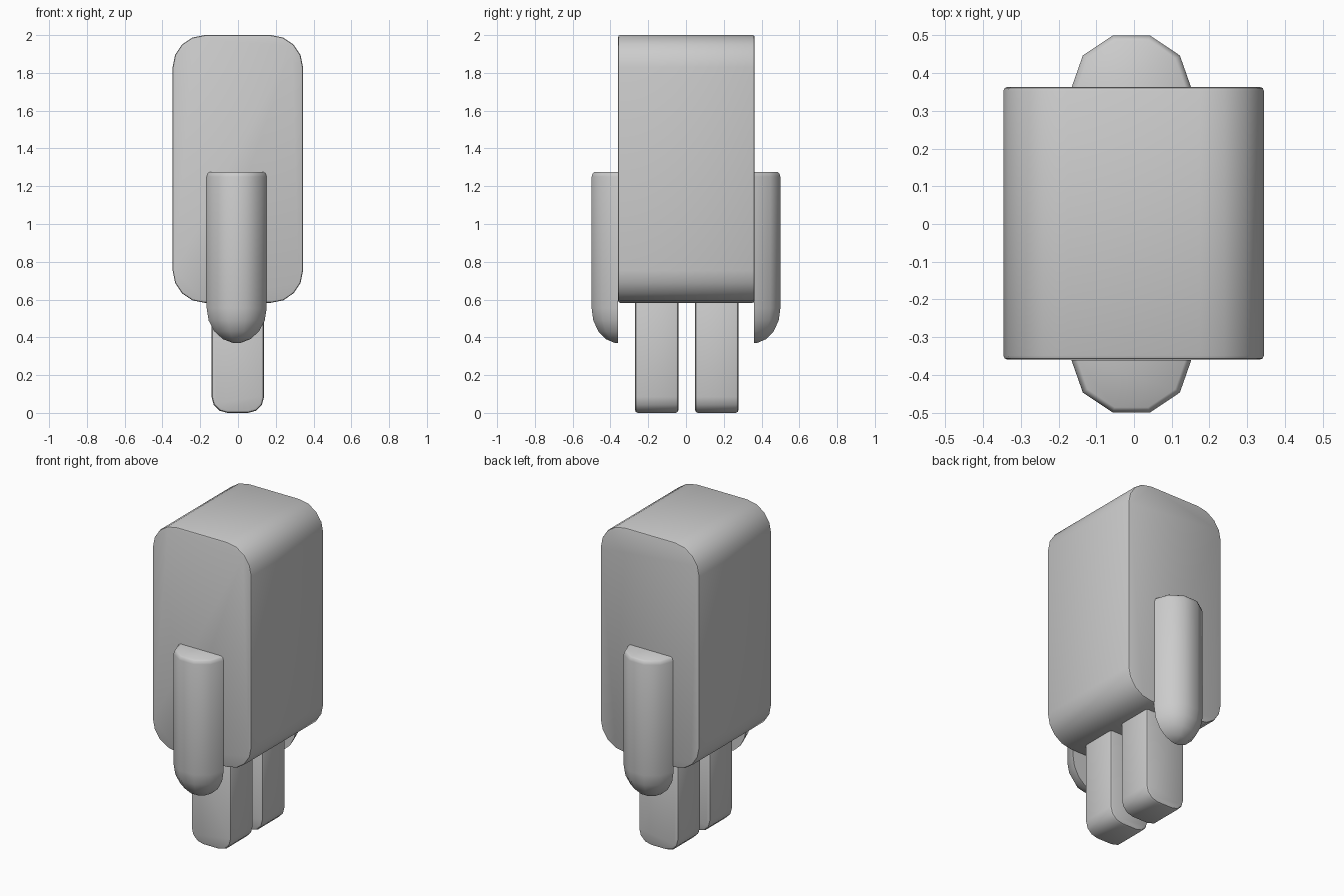
import bpy, bmesh
from math import sin, cos, pi, radians

if "Cube" in bpy.data.objects:
    bpy.data.objects.remove(bpy.data.objects["Cube"])


def finish(bm, name):
    bmesh.ops.recalc_face_normals(bm, faces=bm.faces)
    mesh = bpy.data.meshes.new(name)
    bm.to_mesh(mesh)
    bm.free()
    obj = bpy.data.objects.new(name, mesh)
    bpy.context.collection.objects.link(obj)
    bpy.ops.object.select_all(action='DESELECT')
    obj.select_set(True)
    bpy.context.view_layer.objects.active = obj
    bpy.ops.object.shade_smooth_by_angle(angle=radians(42))


def loft(bm, rings):
    """Skin a list of equal-length closed rings and cap both ends."""
    rows = [[bm.verts.new(p) for p in ring] for ring in rings]
    n = len(rows[0])
    for a, b in zip(rows, rows[1:]):
        for i in range(n):
            j = (i + 1) % n
            bm.faces.new((a[i], a[j], b[j], b[i]))
    bm.faces.new(rows[0])
    bm.faces.new(rows[-1])


def rounded_slab(name, x0, x1, y0, y1, z0, z1, r_bottom, r_top, segs, bevel):
    """Rounded outline in x-z, extruded along y, with softened rims."""
    outline = []
    corners = [(x1, z0, -1, 1, -90, r_bottom), (x1, z1, -1, -1, 0, r_top),
               (x0, z1, 1, -1, 90, r_top), (x0, z0, 1, 1, 180, r_bottom)]
    for x, z, sx, sz, start, r in corners:
        steps = segs if r > 0 else 0
        for k in range(steps + 1):
            a = radians(start + 90 * k / max(steps, 1))
            outline.append((x + sx * r + r * cos(a), z + sz * r + r * sin(a)))
    bm = bmesh.new()
    loft(bm, [[(x, y, z) for x, z in outline] for y in (y0, y1)])
    bmesh.ops.recalc_face_normals(bm, faces=bm.faces)
    rims = [e for e in bm.edges if e.calc_face_angle(0) > radians(60)]
    bmesh.ops.bevel(bm, geom=rims, offset=bevel, offset_type='OFFSET',
                    segments=2, profile=0.5, affect='EDGES')
    finish(bm, name)


def arm(name, side):
    """Half of a ten-sided rod with a domed lower end, flat against the body."""
    cx, cy, rx, ry = -0.007, 0.36, 0.159, 0.147
    dome_z, dome_h = 0.555, 0.185
    sections = [(1.275, 0.90), (1.268, 0.96), (1.25, 1.0)]
    for k in range(5):
        a = radians(21 * k)
        sections.append((dome_z - dome_h * sin(a), cos(a)))
    sections[-1] = (dome_z - dome_h, 0.12)
    rings = [[(cx + rx * s * cos(pi * i / 5),
               side * (cy + ry * s * sin(pi * i / 5)), z) for i in range(6)]
             for z, s in sections]
    bm = bmesh.new()
    loft(bm, rings)
    finish(bm, name)


# Body block
rounded_slab("body", -0.346, 0.344, -0.359, 0.363, 0.583, 2.0, 0.17, 0.17, 4, 0.01)

# Legs
for label, y0, y1 in (("left", -0.27, -0.04), ("right", 0.048, 0.278)):
    rounded_slab("leg_" + label, -0.14, 0.138, y0, y1, 0.0, 0.62, 0.085, 0.0, 3, 0.015)

# Arms
arm("arm_front", -1)
arm("arm_back", 1)
